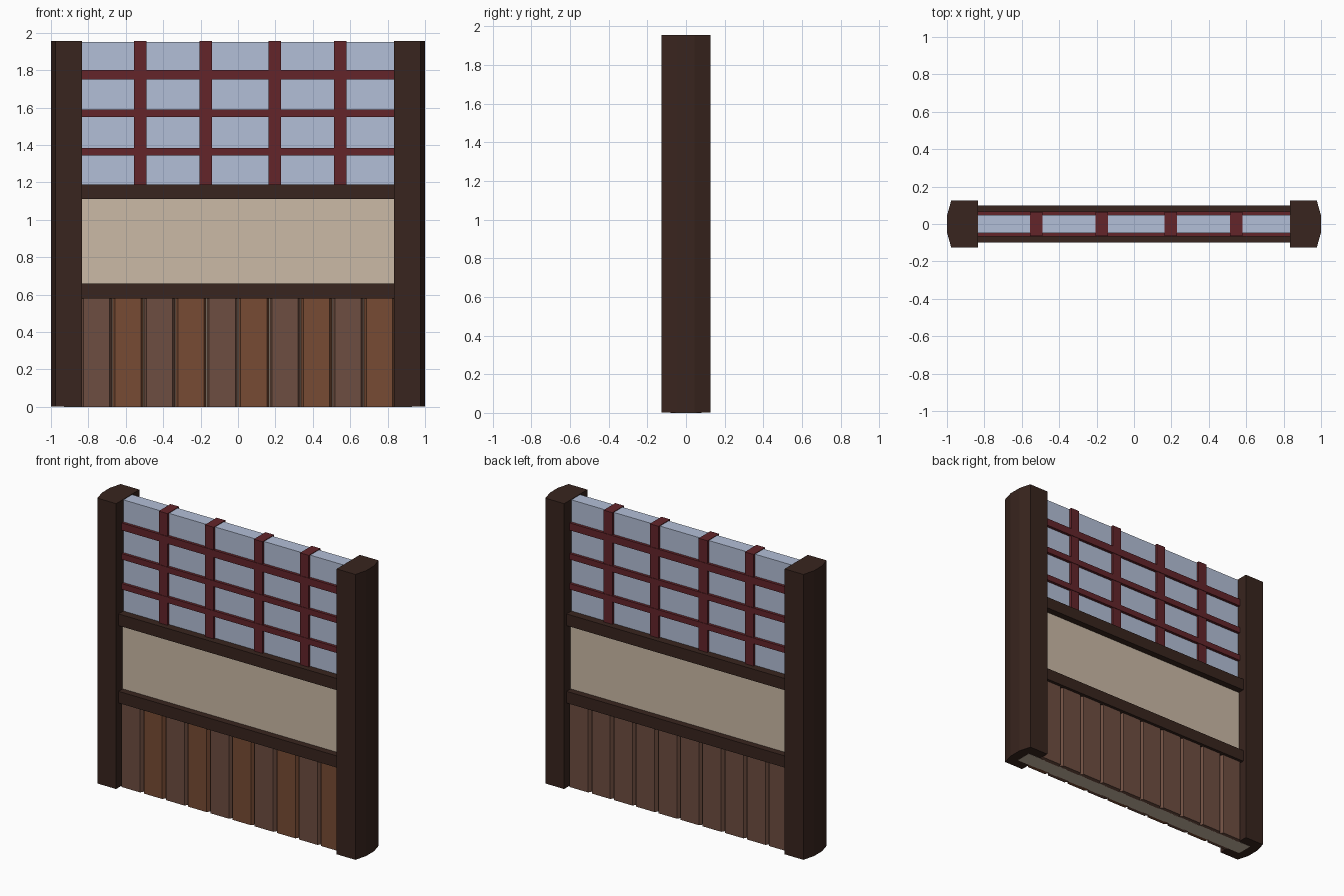
import bpy, bmesh

if "Cube" in bpy.data.objects:
    bpy.data.objects.remove(bpy.data.objects["Cube"])


def material(name, r, g, b):
    m = bpy.data.materials.new(name)
    m.diffuse_color = (r, g, b, 1)
    m.use_nodes = True
    m.node_tree.nodes["Principled BSDF"].inputs["Base Color"].default_value = m.diffuse_color
    return m


DARK = material("dark_timber", 0.040, 0.018, 0.013)
RED = material("red_lattice", 0.125, 0.018, 0.023)
PLASTER = material("plaster", 0.60, 0.49, 0.38)
GLASS = material("pane_blue", 0.45, 0.52, 0.68)
PLANK_A = material("plank_grey_brown", 0.155, 0.075, 0.052)
PLANK_B = material("plank_warm_brown", 0.185, 0.070, 0.034)


def prism(name, profile, z0, z1, mat):
    """Extrude an xy outline from z0 to z1."""
    bm = bmesh.new()
    face = bm.faces.new([bm.verts.new((x, y, z0)) for x, y in profile])
    ext = bmesh.ops.extrude_face_region(bm, geom=[face])
    for v in ext["geom"]:
        if isinstance(v, bmesh.types.BMVert):
            v.co.z = z1
    bmesh.ops.recalc_face_normals(bm, faces=bm.faces[:])
    mesh = bpy.data.meshes.new(name)
    bm.to_mesh(mesh)
    bm.free()
    ob = bpy.data.objects.new(name, mesh)
    ob.data.materials.append(mat)
    bpy.context.collection.objects.link(ob)
    return ob


def box(name, x0, x1, half_y, z0, z1, mat):
    return prism(name, [(x0, -half_y), (x1, -half_y), (x1, half_y), (x0, half_y)],
                 z0, z1, mat)


H = 1.955
INNER = 0.84

# End posts with a shallow pointed outer face
for side, label in ((-1, "left"), (1, "right")):
    outline = [(0.835, -0.126), (0.977, -0.126), (1.0, -0.045),
               (1.0, 0.045), (0.977, 0.126), (0.835, 0.126)]
    prism(label + "_post", [(side * x, y) for x, y in outline], 0.001, H, DARK)

# Plaster core wall, exposed between the rails and underneath
box("plaster_wall", -0.93, 0.93, 0.055, 0, 1.15, PLASTER)

# Horizontal timber rails
box("lower_rail", -INNER, INNER, 0.10, 0.58, 0.66, DARK)
box("upper_rail", -INNER, INNER, 0.10, 1.11, 1.19, DARK)

# Chamfered wainscot planks: two-tone on the front, plain on the back
COUNT = 10
pitch = 2 * INNER / COUNT
for sy, label in ((-1, "front"), (1, "back")):
    for i in range(COUNT):
        x0 = -INNER + i * pitch
        x1 = x0 + pitch
        outline = [(x0 + 0.002, sy * 0.05), (x0 + 0.002, sy * 0.062),
                   (x0 + 0.014, sy * 0.08), (x1 - 0.014, sy * 0.08),
                   (x1 - 0.002, sy * 0.062), (x1 - 0.002, sy * 0.05)]
        mat = PLANK_B if sy < 0 and i % 2 else PLANK_A
        prism(f"{label}_plank_{i + 1}", outline, 0, 0.6, mat)

# Window pane
box("window_pane", -INNER, INNER, 0.047, 1.15, H - 0.004, GLASS)

# Lattice bars
for i, x in enumerate((-0.523, -0.173, 0.197, 0.547)):
    box(f"lattice_upright_{i + 1}", x - 0.033, x + 0.033, 0.063, 1.17, H, RED)
for i, (z0, z1) in enumerate(((1.345, 1.385), (1.55, 1.59), (1.75, 1.80))):
    box(f"lattice_crossbar_{i + 1}", -INNER, INNER, 0.066, z0, z1, RED)
